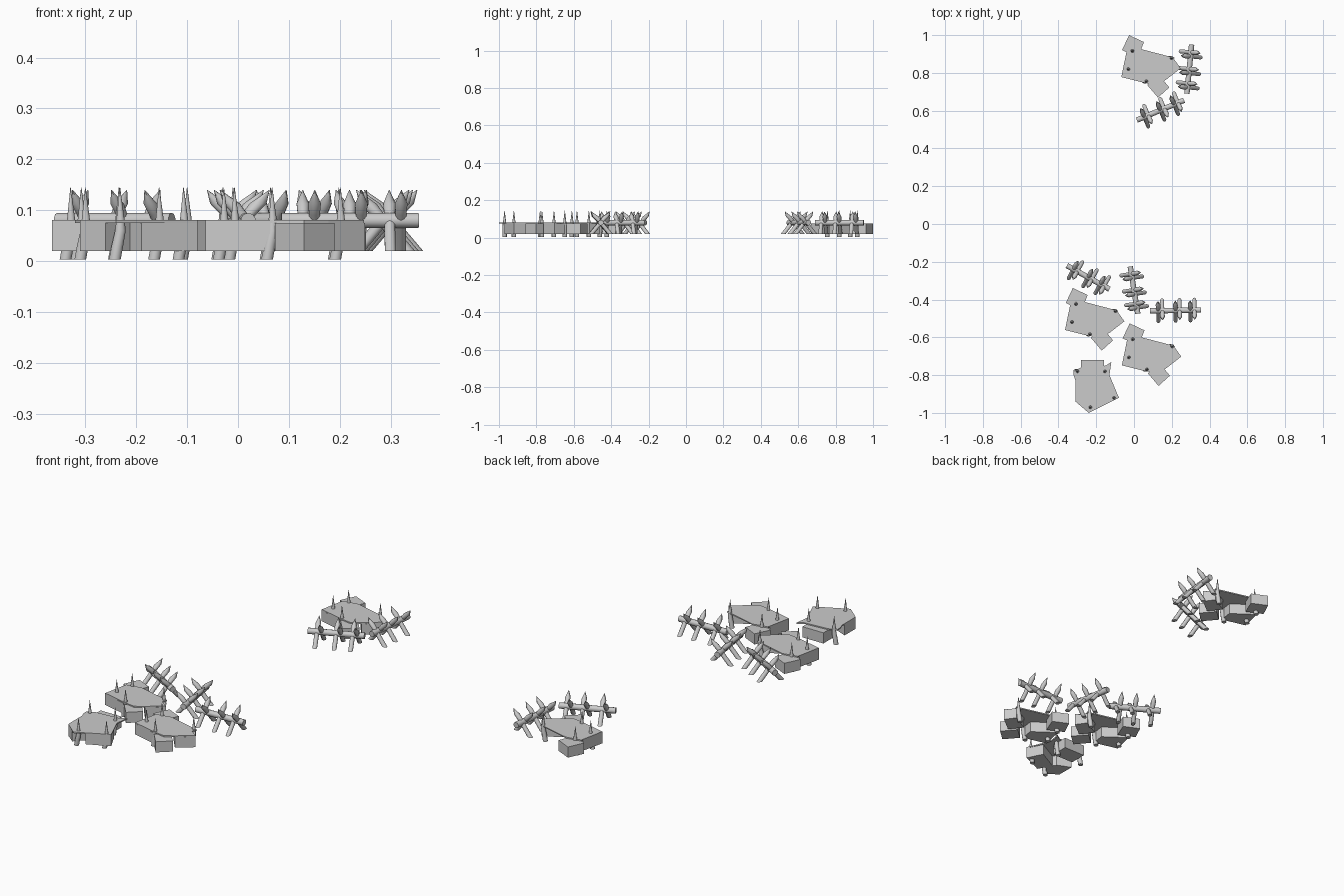
import bpy, bmesh
from mathutils import Vector

cube = bpy.data.objects.get("Cube")
if cube:
    bpy.data.objects.remove(cube)

grey = bpy.data.materials.new("plain_grey")
grey.use_nodes = True
tone = (0.6, 0.6, 0.6, 1)
grey.diffuse_color = tone
grey.node_tree.nodes["Principled BSDF"].inputs["Base Color"].default_value = tone

UP = Vector((0, 0, 1))
EAST = Vector((1, 0, 0))
NORTH = Vector((0, 1, 0))


def finish(name, bm, smooth=False):
    bmesh.ops.recalc_face_normals(bm, faces=bm.faces)
    mesh = bpy.data.meshes.new(name)
    bm.to_mesh(mesh)
    bm.free()
    mesh.materials.append(grey)
    obj = bpy.data.objects.new(name, mesh)
    bpy.context.collection.objects.link(obj)
    if smooth:
        bpy.ops.object.select_all(action='DESELECT')
        obj.select_set(True)
        bpy.context.view_layer.objects.active = obj
        bpy.ops.object.shade_smooth_by_angle(angle=0.7)


def add_prism(bm, outline, origin, low, high):
    """Extrude a flat outline upward."""
    base = [bm.verts.new((x + origin[0], y + origin[1], low)) for x, y in outline]
    face = bm.faces.new(base)
    top = bmesh.ops.extrude_face_region(bm, geom=[face])["geom"]
    moved = [v for v in top if isinstance(v, bmesh.types.BMVert)]
    bmesh.ops.translate(bm, verts=moved, vec=(0, 0, high - low))


def add_tube(bm, path, radii, u, v):
    """Round section along a path, with rings spanned by u and v."""
    ring = bmesh.ops.create_circle(bm, segments=10, radius=1)["verts"]
    shape = [(p.co.x, p.co.y) for p in ring]
    bmesh.ops.delete(bm, geom=ring, context='VERTS')
    rings = [[bm.verts.new(c + (u * a + v * b) * r) for a, b in shape]
             for c, r in zip(path, radii)]
    for lower, upper in zip(rings, rings[1:]):
        for i in range(len(shape)):
            bm.faces.new((lower[i - 1], lower[i], upper[i], upper[i - 1]))
    bm.faces.new(rings[0])
    bm.faces.new(rings[-1])


def bunker(name, origin, boxes, roof, poles):
    # Blocks standing around an open middle
    bm = bmesh.new()
    for outline in boxes:
        add_prism(bm, outline, origin, 0.02, 0.075)
    finish(name + "_blocks", bm)
    # Thin cover sheet
    bm = bmesh.new()
    add_prism(bm, roof, origin, 0.075, 0.081)
    finish(name + "_cover", bm)
    # Bent, pointed poles
    bm = bmesh.new()
    for x, y in poles:
        tip = Vector((x + origin[0], y + origin[1], 0))
        path = [tip + EAST * dx + UP * z for dx, z in
                ((-.01, .003), (-.005, .03), (.001, .06), (.001, .085), (0, .145))]
        add_tube(bm, path, (.012, .012, .011, .008, .0005), EAST, NORTH)
    finish(name + "_poles", bm, True)


def barricade(name, start, end):
    a, b = Vector((*start, .08)), Vector((*end, .08))
    along = (b - a).normalized()
    across = UP.cross(along)
    # Horizontal rail
    bm = bmesh.new()
    add_tube(bm, [a, b], (.015, .015), across, UP)
    finish(name + "_rail", bm, True)
    # Three pairs of crossed stakes, flat below and pointed above
    bm = bmesh.new()
    for t in (.2, .54, .83):
        for side in (-1, 1):
            centre = a.lerp(b, t) - along * side * .011
            path = [centre + across * side * h * .85 + UP * h
                    for h in (-.06, .01, .033, .06)]
            add_tube(bm, path, (.011, .011, .013, .0005), along, across * 1.3)
    finish(name + "_stakes", bm, True)


# Large bunkers share one layout
large_boxes = [
    [(-.116, .164), (-.037, .127), (-.07, .045), (-.153, .085)],
    [(-.13, .06), (-.157, -.058), (-.03, -.09), (-.02, -.02)],
    [(.097, -.113), (.037, -.167), (-.02, -.1), (.04, -.045)],
    [(.12, .04), (.157, -.012), (.08, -.072), (.03, -.01)],
]
large_roof = [(-.13, .075), (-.053, .09), (.124, .044), (.115, .018), (.155, -.012),
              (.085, -.068), (.037, -.1), (-.026, -.09), (-.157, -.058)]
large_poles = [(-.1, .08), (-.121, -.016), (-.026, -.08), (.108, .042)]
for name, origin in (("rear_bunker", (.09, .836)),
                     ("right_bunker", (-.208, -.503)),
                     ("left_bunker", (.093, -.69))):
    bunker(name, origin, large_boxes, large_roof, large_poles)

# Small bunker at the front
bunker("front_bunker", (-.2, -.86),
       [[(-.08, .14), (.04, .14), (.04, .05), (-.08, .05)],
        [(.12, -.06), (.01, -.11), (-.03, -.04), (.08, .02)],
        [(-.11, .01), (-.11, -.08), (-.06, -.12), (-.01, -.07), (-.04, -.02)]],
       [(-.12, .06), (-.12, .08), (-.08, .1), (.05, .11), (.08, .13), (.07, .06),
        (.12, -.06), (-.04, -.14), (-.11, -.08), (-.11, .03)],
       [(-.1, .08), (.045, .08), (.093, -.06), (-.032, -.11)])

# Barricades
barricade("right_barricade", (-.355, -.22), (-.13, -.345))
barricade("middle_barricade", (-.02, -.225), (.02, -.475))
barricade("left_barricade", (.085, -.46), (.355, -.455))
barricade("rear_side_barricade", (.305, .95), (.28, .69))
barricade("rear_front_barricade", (.015, .55), (.265, .655))
